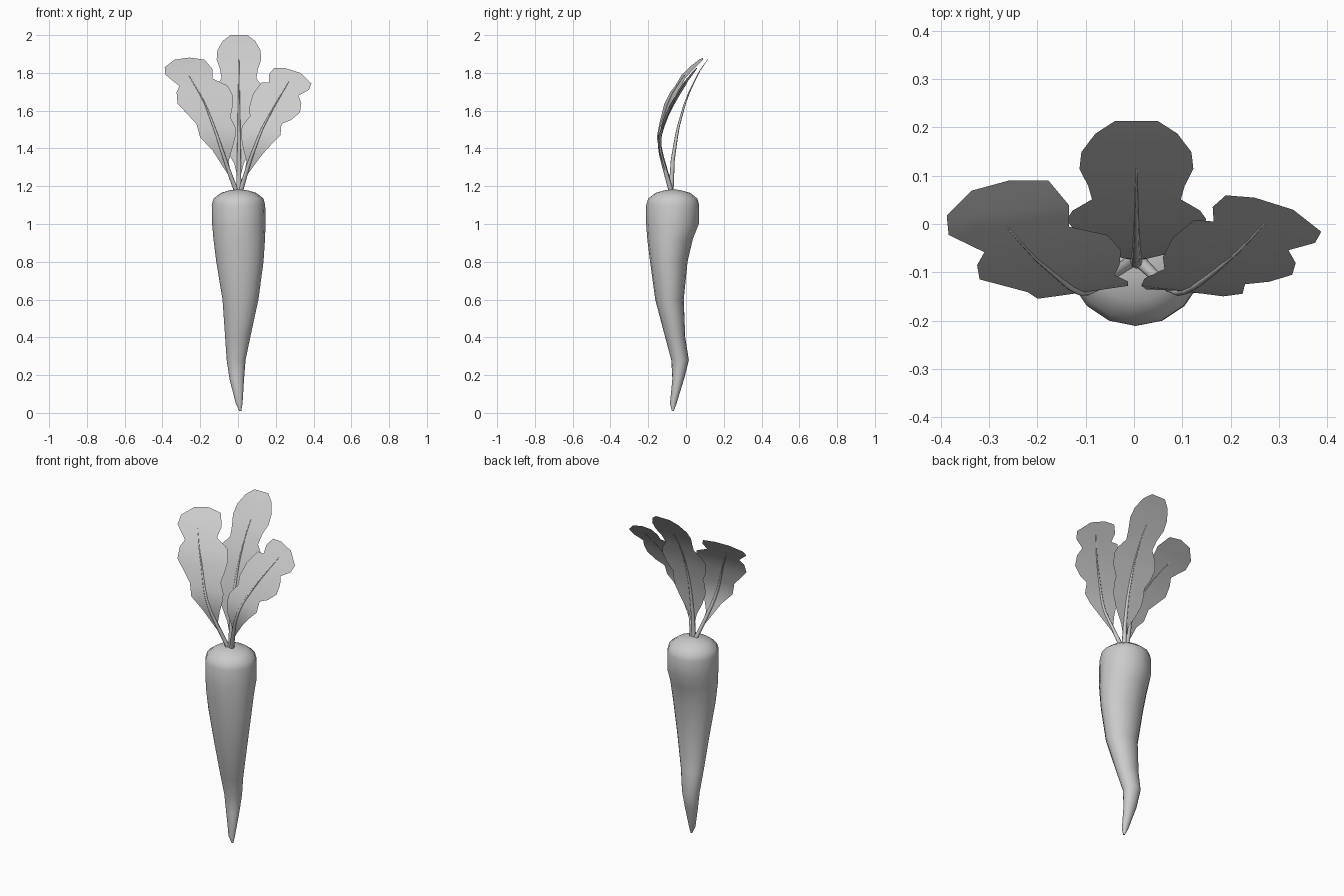
import bpy, bmesh, math


def interp(table, z):
    """Linear lookup of a value by height in (z, value) pairs."""
    for (z0, a), (z1, b) in zip(table, table[1:]):
        if z <= z1:
            return a + (b - a) * (z - z0) / (z1 - z0)
    return table[-1][1]


def finish(bm, name, angle=60):
    mesh = bpy.data.meshes.new(name)
    bm.to_mesh(mesh)
    bm.free()
    obj = bpy.data.objects.new(name, mesh)
    bpy.context.collection.objects.link(obj)
    bpy.ops.object.select_all(action='DESELECT')
    obj.select_set(True)
    bpy.context.view_layer.objects.active = obj
    bpy.ops.object.shade_smooth_by_angle(angle=math.radians(angle))
    return obj


def loft(name, rings, sides):
    """Stack elliptical rings (x, y, z, rx, ry) into a closed skin."""
    bm = bmesh.new()
    loops = []
    for x, y, z, rx, ry in rings:
        loops.append([bm.verts.new((x + rx * math.cos(t), y + ry * math.sin(t), z))
                      for t in (2 * math.pi * i / sides for i in range(sides))])
    for a, b in zip(loops, loops[1:]):
        for i in range(sides):
            j = (i + 1) % sides
            bm.faces.new((a[i], a[j], b[j], b[i]))
    bm.faces.new(loops[0][::-1])
    bm.faces.new(loops[-1])
    return finish(bm, name)


def leaf(name, left, right, rib, bend, slope, rib_top):
    """Lobed blade from front-view edges, bent back by height, plus a tapered midrib."""
    def point(x, z):
        return (x, interp(bend, z) + slope * (x - interp(rib, z)), z)

    bm = bmesh.new()
    rows = []
    for (xl, zl), (xr, zr) in zip(left, right):
        rows.append([bm.verts.new(point(xl + (xr - xl) * t, zl + (zr - zl) * t))
                     for t in (0, 0.25, 0.5, 0.75, 1)])
    for a, b in zip(rows, rows[1:]):
        for i in range(4):
            bm.faces.new((a[i], a[i + 1], b[i + 1], b[i]))
    bmesh.ops.remove_doubles(bm, verts=bm.verts, dist=0.0005)
    finish(bm, name + "_blade")

    n = 12
    rings = []
    for i in range(n + 1):
        t = i / n
        z = 1.165 + (rib_top - 1.165) * t
        r = 0.012 * (1 - t) + 0.0015
        rings.append((interp(rib, z), interp(bend, z), z, r, r))
    loft(name + "_midrib", rings, 8)


# Root: z, x min, x max, y min, y max
root = [(0.01, 0.007, 0.017, -0.075, -0.065), (0.05, -0.012, 0.024, -0.085, -0.05),
        (0.18, -0.045, 0.032, -0.072, -0.01), (0.28, -0.06, 0.04, -0.078, 0.015),
        (0.40, -0.068, 0.065, -0.11, -0.004), (0.60, -0.082, 0.108, -0.163, -0.012),
        (0.80, -0.115, 0.135, -0.19, 0.008), (0.92, -0.13, 0.143, -0.205, 0.036),
        (1.00, -0.137, 0.146, -0.211, 0.068), (1.10, -0.139, 0.144, -0.211, 0.07),
        (1.135, -0.13, 0.135, -0.2, 0.06), (1.165, -0.09, 0.096, -0.16, 0.022),
        (1.178, -0.045, 0.05, -0.115, -0.025), (1.184, -0.01, 0.014, -0.08, -0.06)]
loft("carrot_root", [((a + b) / 2, (c + d) / 2, z, (b - a) / 2, (d - c) / 2)
                     for z, a, b, c, d in root], 16)

# Back leaf, symmetric: z, half width
half = [(1.25, .008), (1.32, .025), (1.4, .07), (1.47, .1), (1.53, .105), (1.57, .1),
        (1.62, .13), (1.68, .145), (1.72, .132), (1.77, .092), (1.82, .1), (1.87, .118),
        (1.92, .114), (1.97, .085), (2.0, .045)]
leaf("back_leaf", [(.005 - w, z) for z, w in half], [(.005 + w, z) for z, w in half],
     [(1.16, .005), (2.0, .005)],
     [(1.16, -.08), (1.34, -.07), (1.5, -.045), (1.66, 0), (1.8, .065),
      (1.9, .135), (1.95, .17), (2.0, .213)], 0, 1.87)

# Left leaf
leaf("left_leaf",
     [(-.045, 1.25), (-.087, 1.315), (-.135, 1.39), (-.2, 1.458), (-.22, 1.53), (-.285, 1.6),
      (-.32, 1.637), (-.325, 1.696), (-.31, 1.73), (-.384, 1.79), (-.388, 1.83),
      (-.336, 1.87), (-.257, 1.881)],
     [(-.033, 1.25), (-.05, 1.33), (-.03, 1.4), (-.012, 1.47), (-.013, 1.51), (-.04, 1.564),
      (-.03, 1.617), (-.027, 1.68), (-.055, 1.733), (-.135, 1.77), (-.135, 1.82),
      (-.177, 1.87), (-.257, 1.881)],
     [(1.16, -.003), (1.25, -.038), (1.35, -.072), (1.5, -.122), (1.65, -.18), (1.79, -.262),
      (1.88, -.3)],
     [(1.16, -.075), (1.3, -.112), (1.4, -.138), (1.46, -.143), (1.53, -.13), (1.64, -.095),
      (1.7, -.068), (1.8, 0), (1.88, .085)], 0.13, 1.79)

# Right leaf
leaf("right_leaf",
     [(.03, 1.25), (.045, 1.33), (.025, 1.41), (.015, 1.47), (.022, 1.52), (.063, 1.57),
      (.06, 1.62), (.08, 1.69), (.125, 1.75), (.165, 1.75), (.163, 1.79), (.19, 1.825),
      (.25, 1.825)],
     [(.042, 1.25), (.085, 1.31), (.13, 1.37), (.185, 1.43), (.225, 1.47), (.23, 1.53),
      (.28, 1.55), (.328, 1.59), (.335, 1.64), (.32, 1.68), (.375, 1.71), (.388, 1.745),
      (.33, 1.8)],
     [(1.16, .01), (1.25, .036), (1.35, .068), (1.5, .125), (1.62, .19), (1.755, .27),
      (1.83, .31)],
     [(1.16, -.075), (1.3, -.115), (1.38, -.137), (1.43, -.143), (1.5, -.13), (1.585, -.095),
      (1.64, -.07), (1.7, -.035), (1.75, -.003), (1.825, .05)], -0.08, 1.755)
